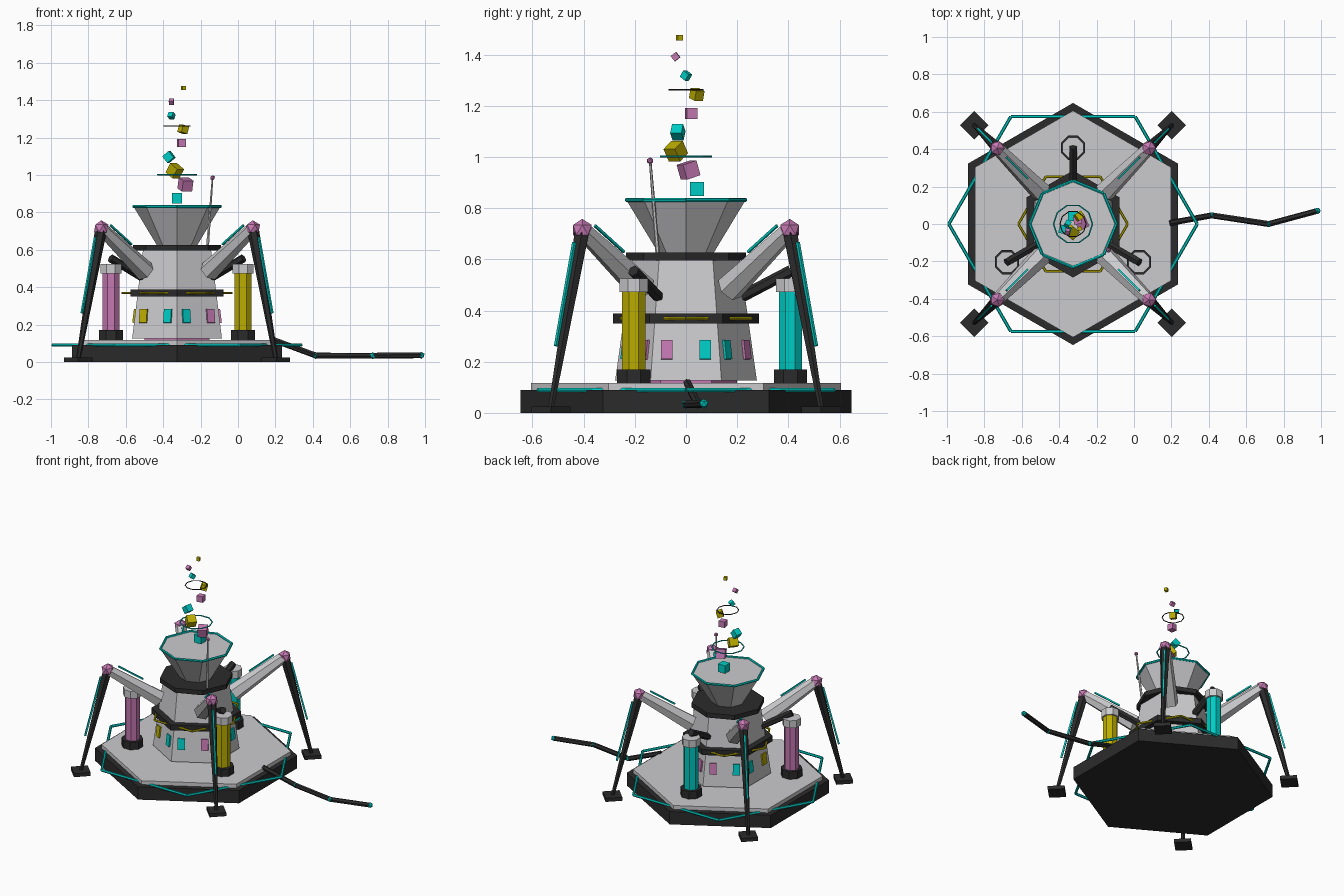
import bpy, bmesh, math
from mathutils import Vector, Matrix

if "Cube" in bpy.data.objects:
    bpy.data.objects.remove(bpy.data.objects["Cube"])

CX = -0.326  # tower axis


def material(name, rgb):
    m = bpy.data.materials.new(name)
    m.diffuse_color = (*rgb, 1)
    m.use_nodes = True
    m.node_tree.nodes["Principled BSDF"].inputs["Base Color"].default_value = m.diffuse_color
    return m


DARK = material("charcoal", (0.024, 0.024, 0.025))
LIGHT = material("light_grey", (0.6, 0.6, 0.62))
TEAL = material("teal", (0.0, 0.6, 0.55))
PINK = material("pink", (0.56, 0.19, 0.45))
YELLOW = material("yellow", (0.5, 0.42, 0.0))


def finish(bm, name, mat):
    bmesh.ops.recalc_face_normals(bm, faces=bm.faces)
    me = bpy.data.meshes.new(name)
    bm.to_mesh(me)
    bm.free()
    me.materials.append(mat)
    ob = bpy.data.objects.new(name, me)
    bpy.context.collection.objects.link(ob)
    return ob


def add_rod(bm, p0, p1, r0, r1, n, rot=90):
    """Tapered n-sided prism between two points."""
    p0, p1 = Vector(p0), Vector(p1)
    q = Vector((0, 0, 1)).rotation_difference((p1 - p0).normalized())
    rings = []
    for p, r in ((p0, r0), (p1, r1)):
        angs = [math.radians(rot) + math.tau * i / n for i in range(n)]
        rings.append([bm.verts.new(p + q @ Vector((r * math.cos(a), r * math.sin(a), 0))) for a in angs])
    a, b = rings
    for i in range(n):
        j = (i + 1) % n
        bm.faces.new((a[i], a[j], b[j], b[i]))
    bm.faces.new(a[::-1])
    bm.faces.new(b)


def rod(name, mat, p0, p1, r0, r1, n, rot=90):
    bm = bmesh.new()
    add_rod(bm, p0, p1, r0, r1, n, rot)
    return finish(bm, name, mat)


def prism(name, mat, z0, z1, r0, r1, n, rot=90, x=CX, y=0):
    return rod(name, mat, (x, y, z0), (x, y, z1), r0, r1, n, rot)


def wire_ring(name, mat, z, r, thick, n, rot=0):
    bm = bmesh.new()
    pts = [polar(r, rot + 360 * i / n, z) for i in range(n)]
    for i in range(n):
        add_rod(bm, pts[i], pts[(i + 1) % n], thick, thick, 6)
    return finish(bm, name, mat)


def box(name, mat, size, matrix):
    bm = bmesh.new()
    bmesh.ops.create_cube(bm, size=1, matrix=matrix @ Matrix.Diagonal((*size, 1)))
    return finish(bm, name, mat)


def ball(name, mat, p, r, sub=1):
    bm = bmesh.new()
    bmesh.ops.create_icosphere(bm, subdivisions=sub, radius=r, matrix=Matrix.Translation(p))
    return finish(bm, name, mat)


def polar(r, deg, z):
    a = math.radians(deg)
    return Vector((CX + r * math.cos(a), r * math.sin(a), z))


def turn(deg, axis='Z'):
    return Matrix.Rotation(math.radians(deg), 4, axis)


# Hexagonal platform
prism("platform_base", DARK, 0, 0.09, 0.647, 0.647, 6)
prism("platform_deck", LIGHT, 0.09, 0.117, 0.606, 0.606, 6)
wire_ring("platform_rail", TEAL, 0.09, 0.664, 0.009, 6)

# Central tower
prism("tower_foot", PINK, 0.117, 0.13, 0.2, 0.2, 6)
prism("tower", LIGHT, 0.126, 0.6, 0.277, 0.21, 6)
prism("tower_band", DARK, 0.35, 0.388, 0.286, 0.286, 6)
wire_ring("tower_band_light", YELLOW, 0.369, 0.292, 0.007, 6)
prism("tower_cap", DARK, 0.595, 0.627, 0.235, 0.235, 8)
prism("funnel", LIGHT, 0.625, 0.83, 0.108, 0.232, 8)
wire_ring("funnel_rim", TEAL, 0.832, 0.232, 0.008, 8)

# Tower windows: two per face, coloured in pairs around the corners
corner_colours = [TEAL, PINK, TEAL, YELLOW, TEAL, PINK]
apothem = 0.261 * math.cos(math.pi / 6)
for f in range(6):
    for side in (-1, 1):
        mat = corner_colours[f if side > 0 else (f - 1) % 6]
        m = (Matrix.Translation((CX, 0, 0)) @ turn(60 * f)
             @ Matrix.Translation((apothem + 0.004, side * 0.075, 0.247)) @ turn(-7, 'Y'))
        box("window", mat, (0.0098, 0.046, 0.075), m)

# Canisters with feed pipes
for deg, mat in ((90, TEAL), (210, PINK), (330, YELLOW)):
    c = polar(0.408, deg, 0)
    prism("canister_base", DARK, 0.117, 0.17, 0.07, 0.07, 8, 22.5, c.x, c.y)
    prism("canister_tube", mat, 0.17, 0.475, 0.049, 0.049, 8, 22.5, c.x, c.y)
    prism("canister_top", LIGHT, 0.473, 0.525, 0.06, 0.06, 8, 22.5, c.x, c.y)
    rod("feed_pipe", DARK, polar(0.41, deg, 0.555), polar(0.2, deg, 0.445), 0.023, 0.023, 6)

# Four legs
for deg in (45, 135, 225, 315):
    root, knee, foot = polar(0.24, deg, 0.485), polar(0.573, deg, 0.715), polar(0.747, deg, 0.015)
    rod("upper_strut", LIGHT, root, knee, 0.056, 0.035, 6)
    rod("lower_leg", DARK, knee, foot, 0.032, 0.012, 6)
    ball("knee", PINK, knee, 0.043)
    box("foot", DARK, (0.108, 0.108, 0.025),
        Matrix.Translation(polar(0.747, deg, 0.0125)) @ turn(deg))
    out = polar(1, deg, 0) - Vector((CX, 0, 0))
    shift = out * 0.031 + Vector((0, 0, 0.008))
    rod("leg_strip", TEAL, knee.lerp(foot, 0.08) + shift, knee.lerp(foot, 0.66) + shift, 0.008, 0.008, 4)
    lift = Vector((0, 0, 0.044)) - out * 0.03
    rod("strut_strip", TEAL, knee.lerp(root, 0.12) + lift,
        knee.lerp(root, 0.6) + lift + Vector((0, 0, 0.008)), 0.007, 0.007, 4)

# Antenna
tip = Vector((CX + 0.19, -0.14, 0.985))
rod("antenna", LIGHT, (CX + 0.163, -0.11, 0.615), tip, 0.009, 0.005, 6)
ball("antenna_tip", PINK, tip, 0.014)

# Ground cable with joints
path = [Vector(p) for p in ((0.19, 0.005, 0.118), (0.415, 0.046, 0.035), (0.72, 0.0, 0.034), (0.98, 0.07, 0.036))]
for a, b in zip(path, path[1:]):
    rod("cable", DARK, a, b, 0.016, 0.016, 6)
for p in path[1:]:
    ball("cable_joint", TEAL, p, 0.019)

# Floating rings and rising cubes above the funnel
wire_ring("lower_halo", TEAL, 1.002, 0.104, 0.004, 10)
wire_ring("upper_halo", DARK, 1.262, 0.07, 0.003, 10)
cubes = [(0, 0.043, 0.055), (0.045, 0.01, 0.06), (-0.012, -0.04, 0.058),
         (-0.043, -0.032, 0.045), (0.024, 0.02, 0.042), (0.033, 0.042, 0.04),
         (-0.03, 0, 0.029), (-0.03, -0.041, 0.026), (0.035, -0.025, 0.022)]
for i, (x, y, s) in enumerate(cubes):
    m = (Matrix.Translation((CX + x, y, 0.875 + 0.0738 * i))
         @ turn(25 * i) @ turn(17 * (i % 4), 'X'))
    box("rising_cube", (TEAL, PINK, YELLOW)[i % 3], (s, s, s), m)
